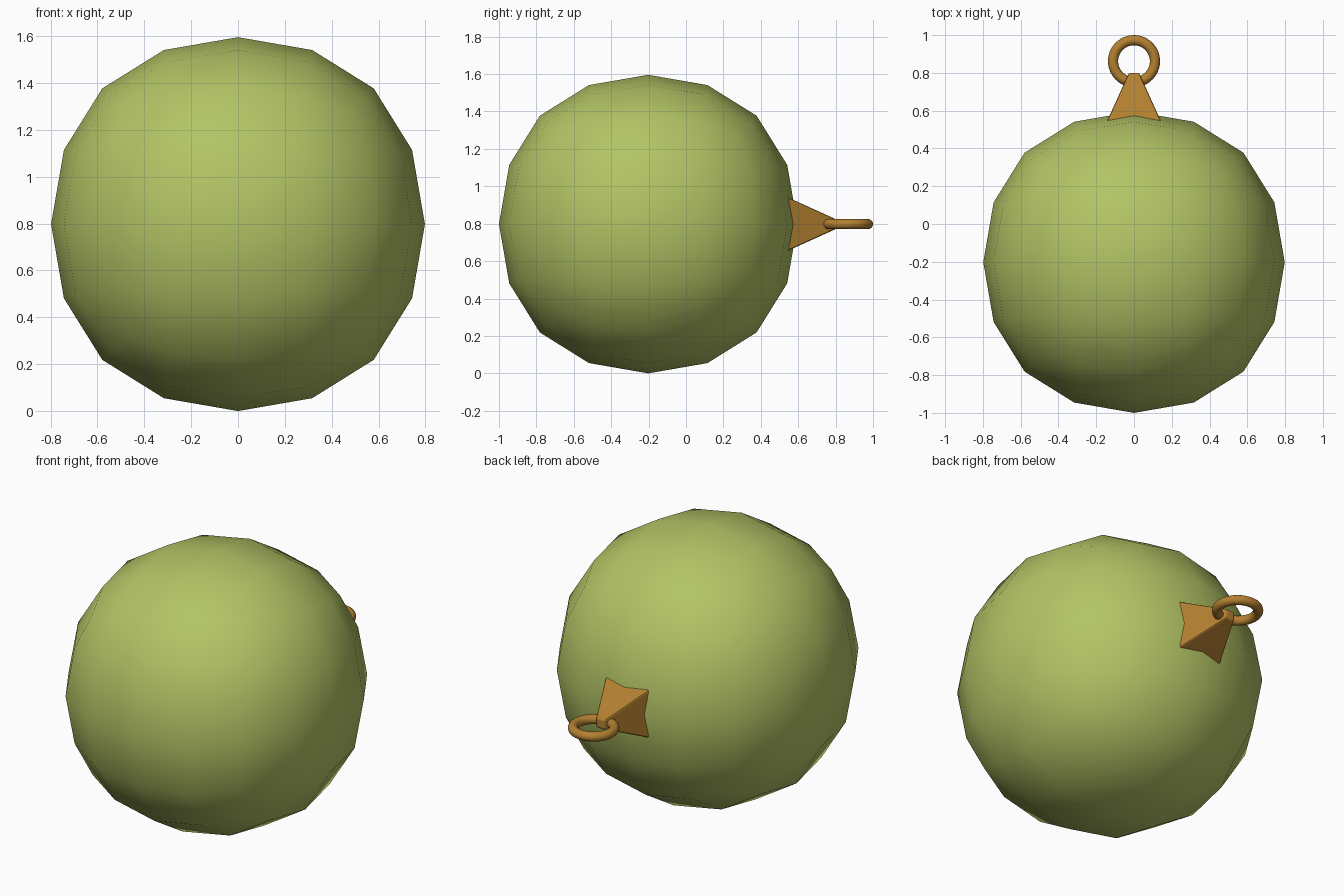
import bpy
from math import radians, sqrt
from mathutils import Matrix

if "Cube" in bpy.data.objects:
    bpy.data.objects.remove(bpy.data.objects["Cube"])


def material(name, color):
    m = bpy.data.materials.new(name)
    m.diffuse_color = (*color, 1)
    m.use_nodes = True
    m.node_tree.nodes["Principled BSDF"].inputs["Base Color"].default_value = m.diffuse_color
    return m


def finish(name, mat):
    ob = bpy.context.object
    ob.name = name
    ob.data.materials.append(mat)
    return ob


green = material("olive", (0.45, 0.55, 0.13))
brass = material("brass", (0.45, 0.216, 0.03))
R = 0.798          # ball half extent
CY = R - 1         # ball centre in y

# Ball: subdivided cube, face centres reach 0.8395 of the cube half size
bpy.ops.mesh.primitive_cube_add(size=2 * R / 0.8395, location=(0, CY, R))
ball = finish("ball", green)
sub = ball.modifiers.new("round", 'SUBSURF')
sub.levels = sub.render_levels = 2
bpy.ops.object.shade_smooth()

# Cap: square tapered mount, wide end sunk into the ball
y0, y1 = 0.53, 0.80
half0, half1 = 0.149, 0.027
bpy.ops.mesh.primitive_cone_add(vertices=4, radius1=half0 * sqrt(2),
                                radius2=half1 * sqrt(2), depth=y1 - y0)
cap = finish("cap", brass)
cap.data.transform(Matrix.Rotation(radians(-90), 4, 'X') @ Matrix.Rotation(radians(45), 4, 'Z'))
cap.location = (0, (y0 + y1) / 2, R)
bevel = cap.modifiers.new("soft_edges", 'BEVEL')
bevel.width = 0.008
bevel.segments = 2

# Ring: hanging loop lying flat through the cap tip
bpy.ops.mesh.primitive_torus_add(major_segments=48, minor_segments=16,
                                 major_radius=0.111, minor_radius=0.027,
                                 location=(0, 0.862, R))
finish("ring", brass)
bpy.ops.object.shade_smooth()
